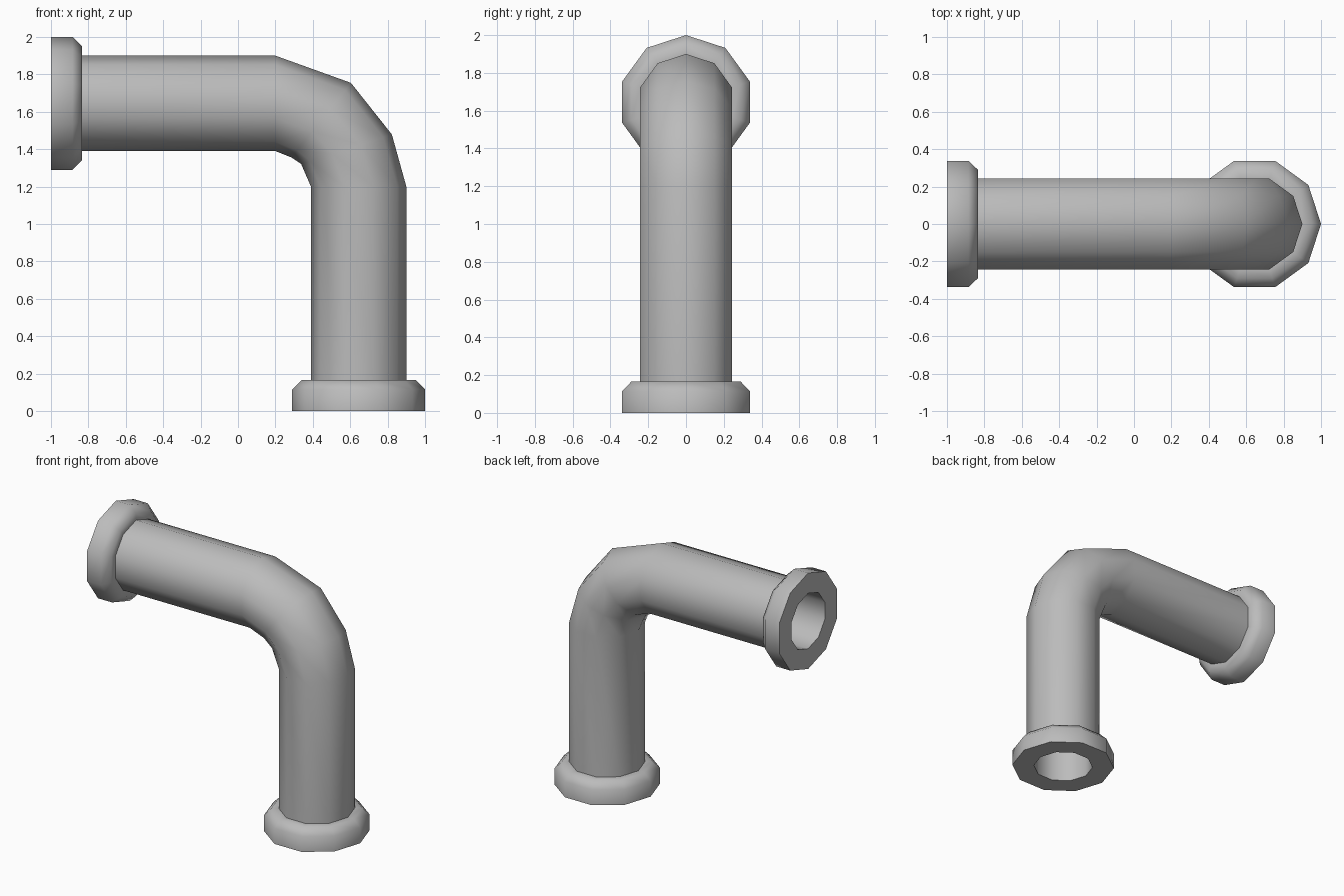
import bpy
import bmesh
from math import radians, sin, cos, tau

SIDES = 10
AXIS_X, AXIS_Z = 0.645, 1.645      # centre lines of the upright and level runs
PIPE_R, BORE_R, FLANGE_R = 0.255, 0.205, 0.355
FLANGE_H, BEVEL = 0.165, 0.05

cube = bpy.data.objects.get("Cube")
if cube:
    bpy.data.objects.remove(cube)

grey = bpy.data.materials.new("grey metal")
grey.use_nodes = True
colour = (0.5, 0.5, 0.5, 1)
grey.diffuse_color = colour
grey.node_tree.nodes["Principled BSDF"].inputs["Base Color"].default_value = colour


def add_strip(bm, stations):
    """Skin rings given as (x, z, tilt from vertical in degrees, radius)."""
    rings = []
    for x, z, tilt, r in stations:
        t = radians(tilt)
        ring = []
        for i in range(SIDES):
            a = tau * i / SIDES
            out = r * cos(a)
            ring.append(bm.verts.new((x + out * sin(t), r * sin(a), z + out * cos(t))))
        rings.append(ring)
    for near, far in zip(rings, rings[1:]):
        for i in range(SIDES):
            j = (i + 1) % SIDES
            bm.faces.new((near[i], far[i], far[j], near[j]))


def make_part(name, strips):
    bm = bmesh.new()
    for stations in strips:
        add_strip(bm, stations)
    mesh = bpy.data.meshes.new(name)
    bm.to_mesh(mesh)
    bm.free()
    mesh.materials.append(grey)
    obj = bpy.data.objects.new(name, mesh)
    bpy.context.collection.objects.link(obj)
    bpy.ops.object.select_all(action='DESELECT')
    obj.select_set(True)
    bpy.context.view_layer.objects.active = obj
    bpy.ops.object.shade_smooth_by_angle(angle=radians(60))


# Bent pipe: outer wall, and bore facing inward
path = [(-1 + FLANGE_H, AXIS_Z, 0), (0.2, AXIS_Z, 0), (0.445, 1.555, 38.5),
        (0.58, 1.4, 72), (AXIS_X, 1.2, 90), (AXIS_X, FLANGE_H, 90)]
make_part("bent_pipe", [[(*p, PIPE_R) for p in path],
                        [(*p, BORE_R) for p in reversed(path)]])

# Bevelled flanges: (radius, distance from the open end)
profile = [(BORE_R, FLANGE_H), (BORE_R, 0), (FLANGE_R, 0),
           (FLANGE_R, FLANGE_H - BEVEL), (FLANGE_R - BEVEL, FLANGE_H),
           (PIPE_R, FLANGE_H)]
make_part("side_flange", [[(-1 + h, AXIS_Z, 0, r) for r, h in profile]])
make_part("base_flange", [[(AXIS_X, h, 90, r) for r, h in reversed(profile)]])
